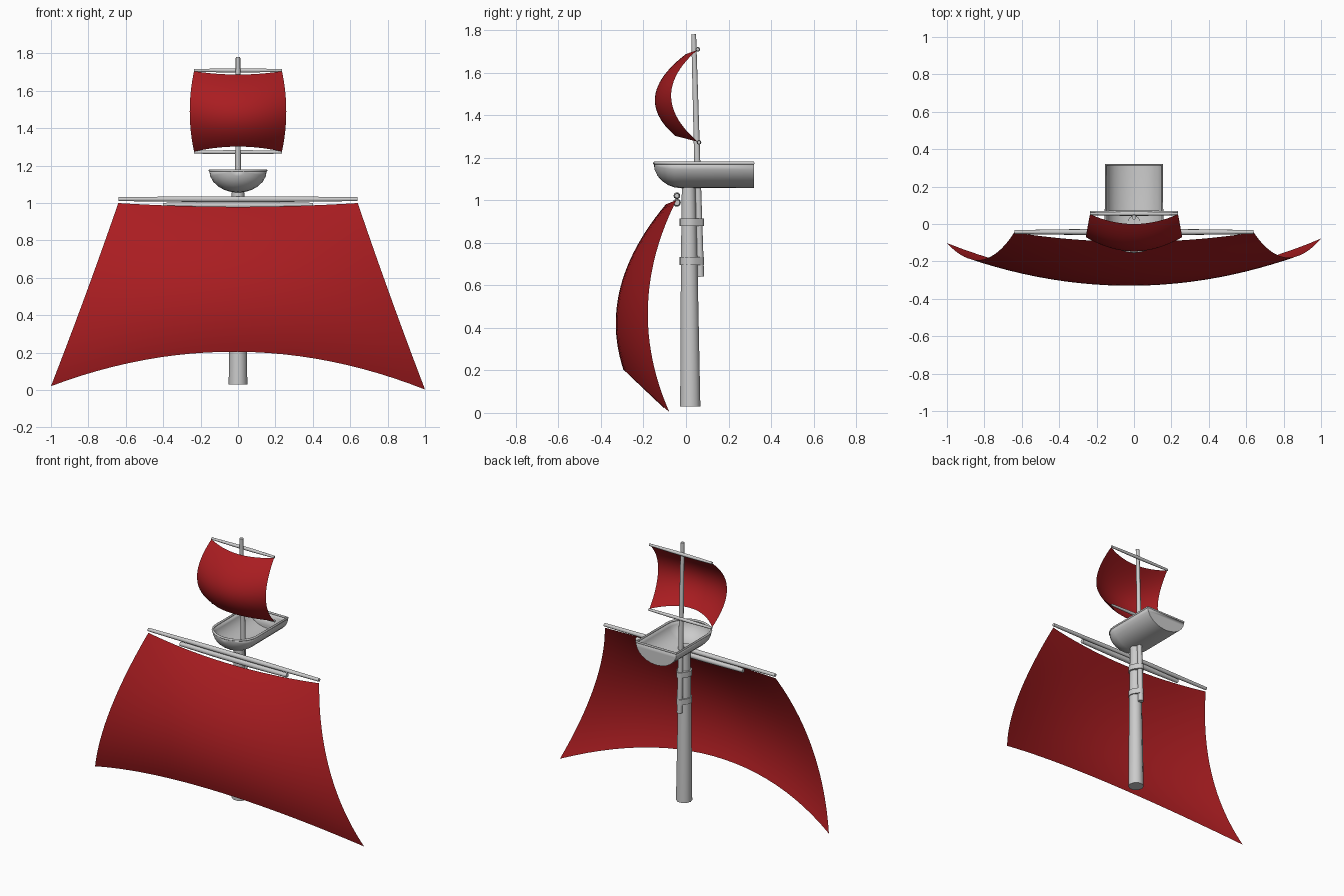
import bpy, bmesh
from math import sin, cos, pi

if "Cube" in bpy.data.objects:
    bpy.data.objects.remove(bpy.data.objects["Cube"])

red = bpy.data.materials.new("sail_red")
red.diffuse_color = (0.4, 0.012, 0.015, 1)
red.use_nodes = True
red.node_tree.nodes["Principled BSDF"].inputs["Base Color"].default_value = red.diffuse_color


def smooth(ob, angle=0.7):
    bpy.ops.object.select_all(action='DESELECT')
    ob.select_set(True)
    bpy.context.view_layer.objects.active = ob
    bpy.ops.object.shade_smooth_by_angle(angle=angle)


def mesh_object(name, verts, faces, mat=None):
    me = bpy.data.meshes.new(name)
    me.from_pydata(verts, [], faces)
    ob = bpy.data.objects.new(name, me)
    bpy.context.collection.objects.link(ob)
    if mat:
        me.materials.append(mat)
    return ob


def rod(name, pts, radii, closed=False):
    """Round bar along pts with a radius at each point, turned into a mesh."""
    cu = bpy.data.curves.new(name, 'CURVE')
    cu.dimensions = '3D'
    cu.bevel_depth = 1
    cu.bevel_resolution = 3
    cu.use_fill_caps = True
    sp = cu.splines.new('POLY')
    sp.points.add(len(pts) - 1)
    for p, co, r in zip(sp.points, pts, radii):
        p.co = (*co, 1)
        p.radius = r
    sp.use_cyclic_u = closed
    ob = bpy.data.objects.new(name, cu)
    bpy.context.collection.objects.link(ob)
    bpy.ops.object.select_all(action='DESELECT')
    ob.select_set(True)
    bpy.context.view_layer.objects.active = ob
    bpy.ops.object.convert(target='MESH')
    smooth(bpy.context.view_layer.objects.active)


def yard(name, half, y, z, r_mid, r_end):
    rod(name, [(-half, y, z), (-half * .3, y, z), (half * .3, y, z), (half, y, z)],
        [r_end, r_mid, r_mid, r_end])


def quad(a, m, b, t):
    """Parabola through a (t=0), m (t=.5) and b (t=1)."""
    return a * (1 - t) * (1 - 2 * t) + 4 * m * t * (1 - t) + b * t * (2 * t - 1)


def sail(name, half, edge_y, edge_z, mid_y, mid_z, skew=(0, 0), n=24):
    """Billowing sheet: side edges and centre line blended by u squared."""
    verts, faces = [], []
    for j in range(n + 1):
        v = j / n
        for i in range(n + 1):
            u = 2 * i / n - 1
            b = u * u
            y = quad(*mid_y, v) * (1 - b) + quad(*edge_y, v) * b + skew[0] * u * v
            z = quad(*mid_z, v) * (1 - b) + quad(*edge_z, v) * b + skew[1] * u * v
            verts.append((u * quad(*half, v), y, z))
    w = n + 1
    for j in range(n):
        for i in range(n):
            k = j * w + i
            faces.append((k, k + w, k + w + 1, k + 1))
    smooth(mesh_object(name, verts, faces, red))


# Masts
rod("lower_mast", [(0, .02, .03), (0, .015, .7), (0, .012, 1.075)], [.05, .041, .033])
rod("top_mast", [(0, .068, .64), (0, .036, 1.78)], [.018, .012])

# Bands strapping the two masts together
for name, z0, z1 in (("upper_band", .878, .915), ("lower_band", .695, .733)):
    bm = bmesh.new()
    for z in (z0, z1):
        for k in range(20):
            a = 2 * pi * k / 20
            bm.verts.new((.047 * cos(a), .017 + .047 * sin(a), z))
            bm.verts.new((.023 * cos(a), .061 + .023 * sin(a), z))
    hull = bmesh.ops.convex_hull(bm, input=bm.verts[:])
    bmesh.ops.delete(bm, geom=[v for v in bm.verts if not v.link_faces], context='VERTS')
    bmesh.ops.dissolve_limit(bm, angle_limit=.02, verts=bm.verts[:], edges=bm.edges[:])
    ob = mesh_object(name, [], [])
    bm.to_mesh(ob.data)
    bm.free()
    smooth(ob)

# Yards
yard("main_yard", .64, -.043, 1.021, .016, .011)
yard("main_yard_brace", .40, -.043, .988, .019, .014)
yard("topsail_upper_yard", .235, .055, 1.709, .011, .008)
yard("topsail_lower_yard", .235, .061, 1.272, .011, .008)

# Sails
sail("main_sail", (.64, .815, 1.0), (-.045, -.185, -.09), (1.0, .505, .012),
     (-.095, -.308, -.295), (.98, .592, .205), skew=(.012, -.009))
sail("top_sail", (.235, .258, .235), (.052, -.07, .055), (1.705, 1.49, 1.275),
     (0, -.145, -.05), (1.687, 1.49, 1.302))

# Lookout boat: half-round trough with a rounded bow and a flat back
top, wid, deep, seg, bow = 1.174, .15, .114, 12, 6
stations = [(.317, 1), (-.02, 1)]
stations += [(-.02 - .128 * sin(pi / 2 * k / bow), max(cos(pi / 2 * k / bow), .01))
             for k in range(1, bow + 1)]
verts = [(-wid * s * cos(pi * i / seg), y, top - deep * s * sin(pi * i / seg))
         for y, s in stations for i in range(seg + 1)]
w = seg + 1
faces = [(j * w + i, j * w + i + 1, (j + 1) * w + i + 1, (j + 1) * w + i)
         for j in range(len(stations) - 1) for i in range(seg)]
faces.append(tuple(reversed(range(w))))
boat = mesh_object("lookout_boat", verts, faces)
bm = bmesh.new()
bm.from_mesh(boat.data)
bmesh.ops.recalc_face_normals(bm, faces=bm.faces[:])
bm.to_mesh(boat.data)
bm.free()
smooth(boat)
mod = boat.modifiers.new("wall", 'SOLIDIFY')
mod.thickness = .008
mod.offset = 0

# Rim of the lookout boat
side = [(wid * s, y, top) for y, s in stations]
rim = side[:-1] + [(0, stations[-1][0], top)] + [(-x, y, z) for x, y, z in reversed(side[:-1])]
rod("lookout_rim", rim, [.007] * len(rim), closed=True)
